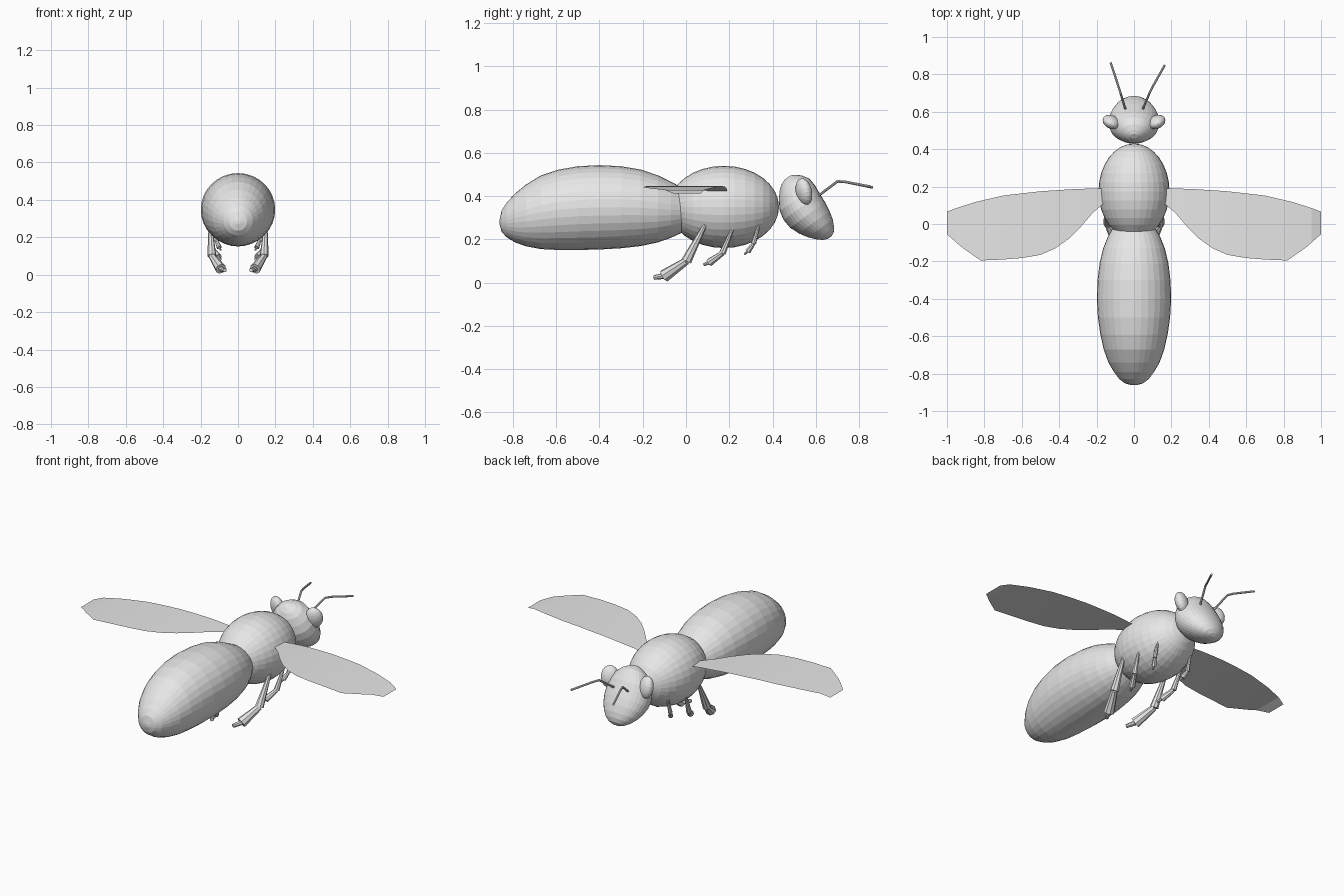
import bpy, bmesh, math
from mathutils import Vector, Matrix

if "Cube" in bpy.data.objects:
    bpy.data.objects.remove(bpy.data.objects["Cube"])

grey = bpy.data.materials.new("plain grey")
grey.diffuse_color = (0.8, 0.8, 0.8, 1)
grey.use_nodes = True
grey.node_tree.nodes["Principled BSDF"].inputs["Base Color"].default_value = grey.diffuse_color


def finish(bm, name, recalc=True):
    if recalc:
        bmesh.ops.recalc_face_normals(bm, faces=bm.faces)
    me = bpy.data.meshes.new(name)
    bm.to_mesh(me)
    bm.free()
    me.materials.append(grey)
    ob = bpy.data.objects.new(name, me)
    bpy.context.collection.objects.link(ob)
    return ob


def ellipsoid(name, loc, radii, rot=(0, 0, 0), seg=32, rings=16):
    """Sphere whose poles lie along y, scaled and turned."""
    bm = bmesh.new()
    bmesh.ops.create_uvsphere(bm, u_segments=seg, v_segments=rings, radius=1)
    bm.transform(Matrix.Rotation(math.pi / 2, 4, 'X'))
    bm.transform(Matrix.Diagonal((*radii, 1)))
    for a, ax in zip(rot, "XYZ"):
        bm.transform(Matrix.Rotation(math.radians(a), 4, ax))
    bm.transform(Matrix.Translation(loc))
    return finish(bm, name)


def loft(name, origin, axis, up, stations, seg=32):
    """Skin of elliptical rings; station = (distance, low, high, half width)."""
    bm = bmesh.new()
    origin, axis, up = Vector(origin), Vector(axis).normalized(), Vector(up).normalized()
    rings = []
    for s, lo, hi, w in stations:
        ring = []
        for i in range(seg):
            a = 2 * math.pi * i / seg
            d = (lo + hi) / 2 + (hi - lo) / 2 * math.sin(a)
            ring.append(bm.verts.new(origin + axis * s + up * d + Vector((w * math.cos(a), 0, 0))))
        rings.append(ring)
    for r, q in zip(rings, rings[1:]):
        for i in range(seg):
            j = (i + 1) % seg
            bm.faces.new((r[i], r[j], q[j], q[i]))
    bm.faces.new(rings[0])
    bm.faces.new(rings[-1])
    return finish(bm, name)


def limb(name, points, radii, sides=8):
    """Chain of tapered segments; radii gives (start, end) per segment."""
    bm = bmesh.new()
    for p, q, (r1, r2) in zip(points, points[1:], radii):
        p, q = Vector(p), Vector(q)
        m = Matrix.Translation((p + q) / 2) @ (q - p).to_track_quat('Z', 'Y').to_matrix().to_4x4()
        bmesh.ops.create_cone(bm, cap_ends=True, segments=sides, radius1=r1,
                              radius2=r2, depth=(q - p).length, matrix=m)
    return finish(bm, name)


# abdomen, drooping toward the tail tip
loft("abdomen", (0, 0, 0), (0, 1, 0), (0, 0, 1), [
    (-.862, .27, .29, .012), (-.852, .235, .335, .048), (-.83, .21, .368, .078),
    (-.79, .186, .412, .108), (-.74, .168, .453, .137), (-.67, .155, .496, .162),
    (-.59, .151, .522, .18), (-.5, .151, .538, .193), (-.4, .153, .543, .199),
    (-.3, .159, .538, .195), (-.21, .169, .523, .184), (-.13, .186, .496, .165),
    (-.07, .207, .467, .141), (-.02, .23, .44, .113), (.02, .26, .41, .08), (.045, .32, .36, .025)])

# thorax
ellipsoid("thorax", (0, .175, .35), (.19, .255, .19))

# head, tilted forward and narrowing to the snout
loft("head", (0, .475, .485), (0, .588, -.809), (0, .809, .588), [
    (-.004, -.02, .012, .018), (.006, -.046, .03, .045), (.025, -.071, .053, .075),
    (.06, -.1, .075, .106), (.1, -.124, .077, .127), (.143, -.134, .073, .136),
    (.19, -.131, .069, .134), (.235, -.114, .062, .121), (.275, -.09, .051, .1),
    (.305, -.065, .037, .075), (.325, -.042, .021, .048), (.335, -.02, .001, .018)])

# wing edges as (x, y), leading edge from root to tip, then trailing edge back
lead = [(.15, .19), (.3, .188), (.5, .175), (.7, .152), (.85, .117), (.95, .085), (1, .066)]
trail = [(.15, .12), (.22, .06), (.28, -.01), (.35, -.08), (.42, -.13), (.5, -.165),
         (.6, -.182), (.7, -.19), (.82, -.195), (.92, -.125), (1, -.055)]


def edge_y(edge, x):
    for (x0, y0), (x1, y1) in zip(edge, edge[1:]):
        if x <= x1:
            return y0 + (y1 - y0) * (x - x0) / (x1 - x0)
    return edge[-1][1]


def wing(name, side):
    bm = bmesh.new()
    xs = sorted({p[0] for p in lead + trail})
    rows = []
    for x in xs:
        z = .446 - .13 * (x - .58) ** 2 - (.012 if x == 1 else 0)
        rows.append([bm.verts.new((side * x, edge_y(e, x), z)) for e in (lead, trail)])
    for a, b in zip(rows, rows[1:]):
        f = (a[0], a[1], b[1], b[0])
        bm.faces.new(f if side > 0 else f[::-1])
    return finish(bm, name, recalc=False)


# leg joints for the right side, with segment radii
legs = {
    "hind_leg": ([(.148, .092, .275), (.14, .002, .1), (.092, -.1, .031), (.07, -.147, .024)],
                 [(.009, .024), (.018, .03), (.014, .011)]),
    "middle_leg": ([(.15, .218, .255), (.137, .168, .135), (.105, .108, .093), (.093, .083, .083)],
                   [(.007, .016), (.012, .019), (.009, .007)]),
    "front_leg": ([(.115, .338, .27), (.115, .312, .18), (.1, .287, .145), (.093, .27, .132)],
                  [(.006, .012), (.009, .014), (.007, .005)]),
}

for side, label in ((1, "right"), (-1, "left")):
    wing(label + "_wing", side)
    ellipsoid(label + "_eye", (side * .12, .545, .42), (.05, .034, .064),
              rot=(12, 0, side * 25), seg=20, rings=12)
    for name, (pts, radii) in legs.items():
        limb(label + "_" + name, [(side * x, y, z) for x, y, z in pts], radii)

# antennae, slightly uneven
limb("right_antenna", [(.045, .61, .4), (.083, .7, .468), (.1, .735, .466), (.165, .85, .444)],
     [(.006, .006)] * 3)
limb("left_antenna", [(-.045, .61, .4), (-.072, .7, .468), (-.083, .735, .466), (-.125, .863, .44)],
     [(.006, .006)] * 3)
